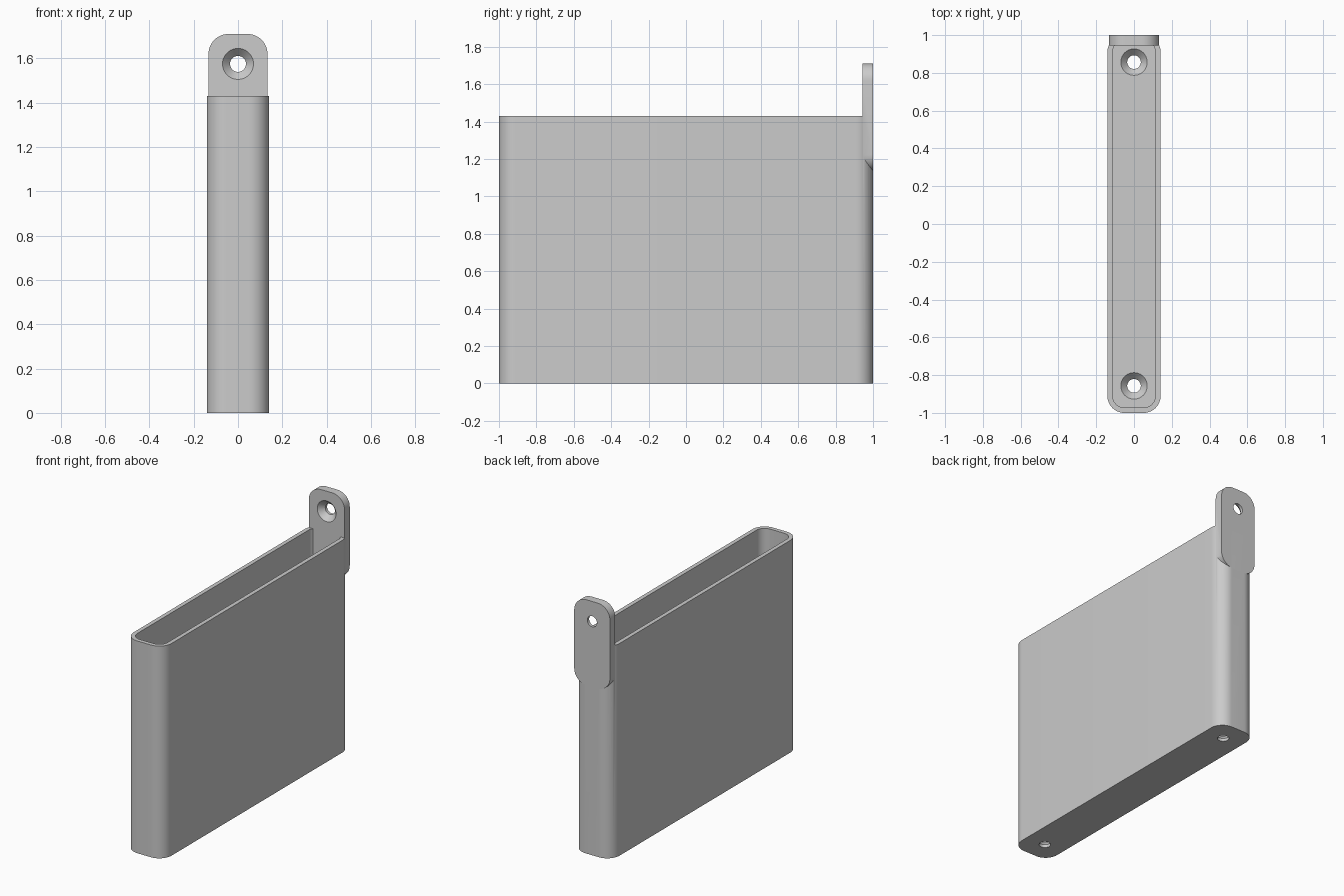
import bpy, bmesh, math
from mathutils import Matrix, Vector

cube = bpy.data.objects.get("Cube")
if cube:
    bpy.data.objects.remove(cube)

grey = bpy.data.materials.new("light_grey")
grey.use_nodes = True
colour = (0.6, 0.6, 0.6, 1)
grey.diffuse_color = colour
grey.node_tree.nodes["Principled BSDF"].inputs["Base Color"].default_value = colour


def finish(name, bm, matrix=Matrix()):
    bmesh.ops.recalc_face_normals(bm, faces=bm.faces)
    bm.transform(matrix)
    mesh = bpy.data.meshes.new(name)
    bm.to_mesh(mesh)
    bm.free()
    mesh.materials.append(grey)
    obj = bpy.data.objects.new(name, mesh)
    bpy.context.collection.objects.link(obj)
    return obj


def rounded_slab(name, half_w, half_h, radius, depth, matrix, steps=12):
    """Rounded rectangle in XY, extruded up by depth."""
    bm = bmesh.new()
    verts = []
    for quarter, (sx, sy) in enumerate([(1, 1), (-1, 1), (-1, -1), (1, -1)]):
        for i in range(steps + 1):
            a = math.pi / 2 * (quarter + i / steps)
            verts.append(bm.verts.new((sx * (half_w - radius) + radius * math.cos(a),
                                       sy * (half_h - radius) + radius * math.sin(a), 0)))
    face = bm.faces.new(verts)
    top = bmesh.ops.extrude_face_region(bm, geom=[face])["geom"]
    bmesh.ops.translate(bm, vec=(0, 0, depth),
                        verts=[g for g in top if isinstance(g, bmesh.types.BMVert)])
    return finish(name, bm, matrix)


def countersink(name, matrix, sides=40):
    """Screw hole along Z: narrow bore flaring to a wide mouth at z = thickness."""
    bm = bmesh.new()
    rings = []
    for r, z in [(BORE, -0.05), (BORE, 0.02), (MOUTH, THICK), (MOUTH, THICK + 0.01)]:
        rings.append([bm.verts.new((r * math.cos(math.tau * i / sides),
                                    r * math.sin(math.tau * i / sides), z))
                      for i in range(sides)])
    for low, high in zip(rings, rings[1:]):
        for i in range(sides):
            j = (i + 1) % sides
            bm.faces.new((low[i], low[j], high[j], high[i]))
    bm.faces.new(rings[0])
    bm.faces.new(rings[-1])
    return finish(name, bm, matrix)


def combine(target, tool, operation):
    mod = target.modifiers.new(operation.title(), "BOOLEAN")
    mod.object, mod.operation, mod.solver = tool, operation, "EXACT"
    bpy.context.view_layer.objects.active = target
    bpy.ops.object.modifier_apply(modifier=mod.name)
    bpy.data.objects.remove(tool)


HEIGHT, THICK, WALL = 1.43, 0.056, 0.028
BORE, MOUTH = 0.036, 0.07
move = Matrix.Translation
upright = Matrix.Rotation(math.pi / 2, 4, "X")   # local +Z turns to the front

# Hollow narrow bin
holder = rounded_slab("holder", 0.141, 1, 0.09, HEIGHT, Matrix())
cavity = rounded_slab("cavity", 0.141 - WALL, 1 - WALL, 0.09 - WALL, HEIGHT,
                      move((0, 0, THICK)))
combine(holder, cavity, "DIFFERENCE")

# Hanging tab on the back wall
TAB_LOW, TAB_TOP = 1.135, 1.71
tab = rounded_slab("tab", 0.133, (TAB_TOP - TAB_LOW) / 2, 0.09, THICK,
                   move((0, 1, (TAB_LOW + TAB_TOP) / 2)) @ upright)
combine(holder, tab, "UNION")

# Countersunk screw holes: two in the floor, one in the tab
for y in (-0.857, 0.857):
    combine(holder, countersink("floor_hole", move((0, y, 0))), "DIFFERENCE")
combine(holder, countersink("tab_hole", move((0, 1, 1.575)) @ upright), "DIFFERENCE")

bpy.ops.object.select_all(action="DESELECT")
holder.select_set(True)
bpy.context.view_layer.objects.active = holder
bpy.ops.object.shade_smooth_by_angle(angle=math.radians(30))
